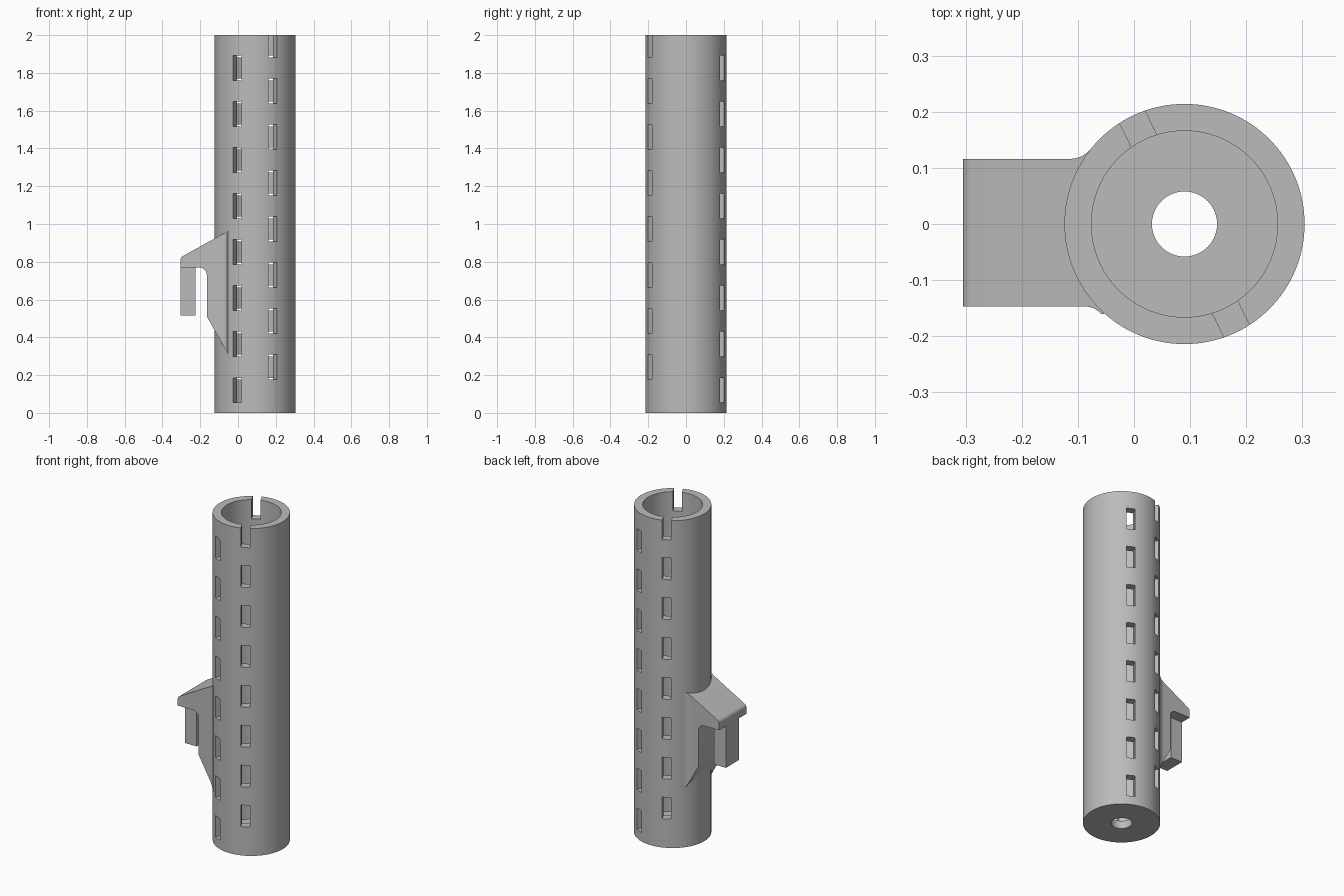
import bpy, bmesh, math
from mathutils import Matrix, Vector

cube = bpy.data.objects.get("Cube")
if cube:
    bpy.data.objects.remove(cube, do_unlink=True)

AXIS_X, OUTER, INNER, HOLE, FLOOR = 0.09, 0.214, 0.166, 0.058, 0.048
SEGMENTS = 128

grey = bpy.data.materials.new("grey_plastic")
grey.use_nodes = True
grey.diffuse_color = (0.5, 0.5, 0.5, 1)
grey.node_tree.nodes["Principled BSDF"].inputs["Base Color"].default_value = (0.5, 0.5, 0.5, 1)


def make_object(name, bm):
    bmesh.ops.recalc_face_normals(bm, faces=bm.faces)
    mesh = bpy.data.meshes.new(name)
    bm.to_mesh(mesh)
    bm.free()
    mesh.materials.append(grey)
    obj = bpy.data.objects.new(name, mesh)
    bpy.context.collection.objects.link(obj)
    return obj


def prism(name, base, direction):
    """Extrude a closed outline into a solid."""
    bm = bmesh.new()
    face = bm.faces.new([bm.verts.new(p) for p in base])
    extruded = bmesh.ops.extrude_face_region(bm, geom=[face])["geom"]
    moved = [v for v in extruded if isinstance(v, bmesh.types.BMVert)]
    bmesh.ops.translate(bm, verts=moved, vec=Vector(direction))
    return make_object(name, bm)


def boolean(obj, cutter, operation):
    cutter.hide_render = True
    bpy.context.view_layer.objects.active = obj
    mod = obj.modifiers.new("cut", "BOOLEAN")
    mod.object, mod.operation, mod.solver = cutter, operation, "EXACT"
    bpy.ops.object.modifier_apply(modifier=mod.name)
    bpy.data.objects.remove(cutter, do_unlink=True)


def arc(cx, cy, r, start, end, steps=6):
    angles = [math.radians(start + (end - start) * i / steps) for i in range(steps + 1)]
    return [(cx + r * math.cos(a), cy + r * math.sin(a)) for a in angles]


# Tube: revolved closed wall section with a drilled floor
section = [(HOLE, 0), (OUTER, 0), (OUTER, 2), (INNER, 2), (INNER, FLOOR), (HOLE, FLOOR)]
bm = bmesh.new()
rings = []
for i in range(SEGMENTS):
    a = math.tau * i / SEGMENTS
    rings.append([bm.verts.new((AXIS_X + r * math.cos(a), r * math.sin(a), z)) for r, z in section])
for i, ring in enumerate(rings):
    after = rings[(i + 1) % SEGMENTS]
    for j in range(len(section)):
        k = (j + 1) % len(section)
        bm.faces.new((ring[j], after[j], after[k], ring[k]))
tube = make_object("tube", bm)

# Staggered slots: four columns, the upper pair open at the rim
bm = bmesh.new()
for angle, first in ((-64, 0.242), (116, 0.242), (-116, 0.12), (64, 0.12)):
    turn = Matrix.Rotation(math.radians(angle), 4, "Z")
    for i in range(8):
        place = (Matrix.Translation((AXIS_X, 0, first + 0.2438 * i)) @ turn
                 @ Matrix.Translation((0.19, 0, 0)) @ Matrix.Diagonal((0.1, 0.05, 0.132, 1)))
        bmesh.ops.create_cube(bm, size=1, matrix=place)
boolean(tube, make_object("slot_cutter", bm), "DIFFERENCE")

# Hook bracket: side profile trimmed by a plan outline that flares at the tube
profile = [(0, 0.217), (-0.165, 0.51)]
profile += arc(-0.205, 0.73, 0.04, 0, 90)
profile += [(-0.305, 0.77)]
profile += arc(-0.28, 0.808, 0.025, 180, 120)
profile += [(0, 0.992)]
bracket = prism("hook_bracket", [(x, -0.25, z) for x, z in profile], (0, 0.5, 0))

plan = [(-0.35, -0.147)] + arc(-0.088, -0.187, 0.04, 90, 42)
plan += [(0, -0.157), (0, 0.135)]
plan += arc(-0.115, 0.166, 0.05, -45, -90) + [(-0.35, 0.116)]
outline = prism("plan_cutter", [(x, y, 0.1) for x, y in plan], (0, 0, 1))
boolean(bracket, outline, "INTERSECT")

bore = [(AXIS_X + x, y, 0) for x, y in arc(0, 0, 0.19, 0, 360, 64)[:-1]]
boolean(bracket, prism("bore_cutter", bore, (0, 0, 1.5)), "DIFFERENCE")

# Hanging tongue of the hook
tongue = prism("hook_tongue", [(-0.305, -0.078, 0.515), (-0.225, -0.078, 0.515),
                               (-0.225, 0.05, 0.515), (-0.305, 0.05, 0.515)], (0, 0, 0.27))

# Smooth curved walls, keep edges crisp
bpy.ops.object.select_all(action="DESELECT")
for obj in (tube, bracket, tongue):
    obj.select_set(True)
bpy.context.view_layer.objects.active = tube
bpy.ops.object.shade_smooth_by_angle(angle=math.radians(30))
